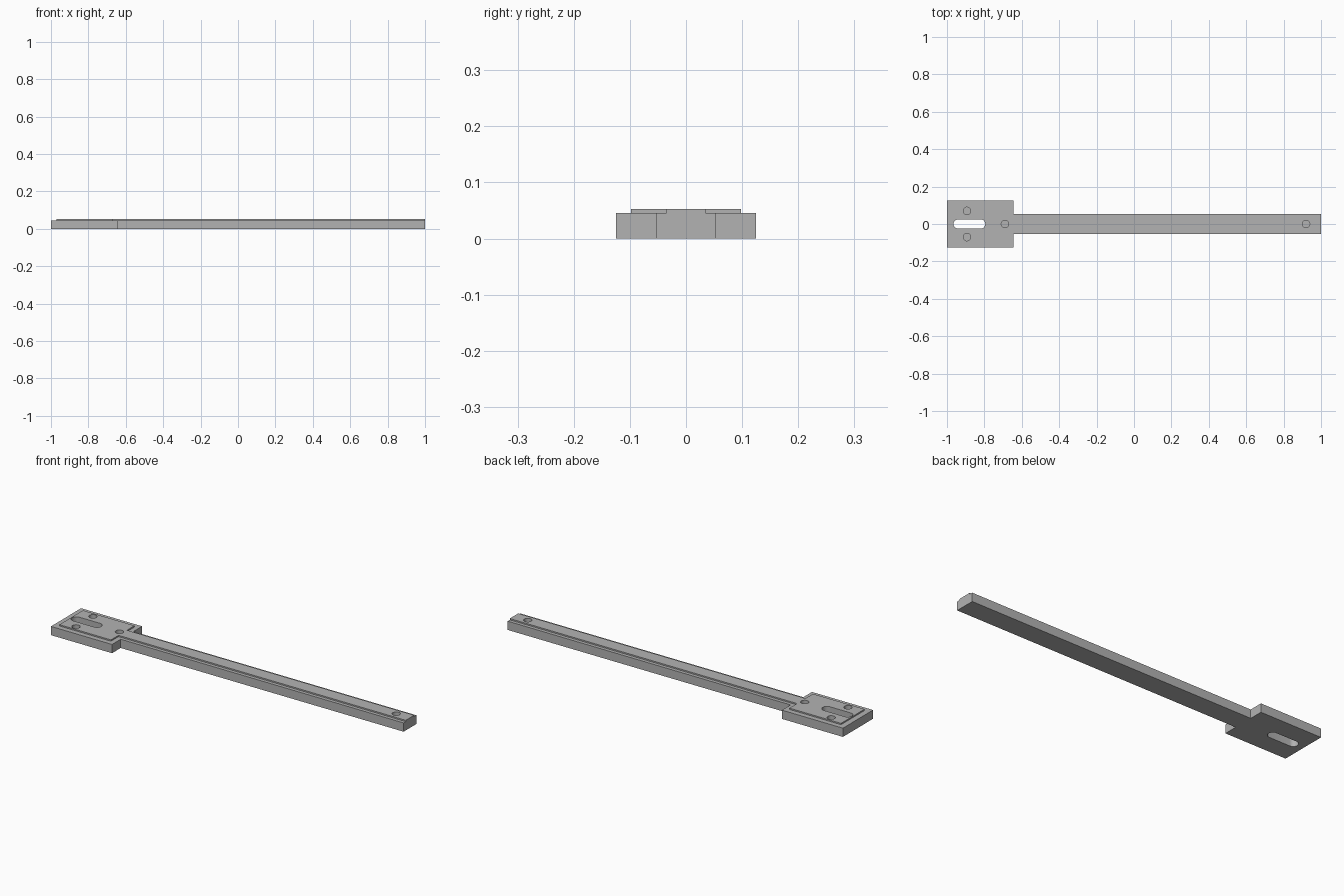
import bpy, bmesh, math

cube = bpy.data.objects.get("Cube")
if cube:
    bpy.data.objects.remove(cube, do_unlink=True)

BASE_TOP, TOP = 0.046, 0.053

grey = bpy.data.materials.new("plain grey")
grey.use_nodes = True
colour = (0.45, 0.45, 0.45, 1)
grey.diffuse_color = colour
grey.node_tree.nodes["Principled BSDF"].inputs["Base Color"].default_value = colour


def prism(name, outline, bottom, top):
    """Extrude a flat outline between two heights."""
    bm = bmesh.new()
    face = bm.faces.new([bm.verts.new((x, y, bottom)) for x, y in outline])
    ext = bmesh.ops.extrude_face_region(bm, geom=[face])
    verts = [g for g in ext["geom"] if isinstance(g, bmesh.types.BMVert)]
    bmesh.ops.translate(bm, verts=verts, vec=(0, 0, top - bottom))
    bmesh.ops.recalc_face_normals(bm, faces=bm.faces[:])
    mesh = bpy.data.meshes.new(name)
    bm.to_mesh(mesh)
    bm.free()
    mesh.materials.append(grey)
    obj = bpy.data.objects.new(name, mesh)
    bpy.context.collection.objects.link(obj)
    return obj


def paddle(x0, x1, head_half, bar_half):
    """Wide head on the left, narrow bar running to the right end."""
    half = [(x0, head_half), (x1, head_half), (x1, bar_half), (1, bar_half)]
    return half + [(x, -y) for x, y in reversed(half)]


def stadium(cx, cy, radius, straight=0, steps=16):
    """Rounded slot outline; a circle when it has no straight run."""
    points = []
    for side in (1, -1):
        for i in range(steps + (1 if straight else 0)):
            a = math.pi * (i / steps - 0.5)
            points.append((cx + side * (straight / 2 + radius * math.cos(a)),
                           cy + side * radius * math.sin(a)))
    return points


def combine(target, other, operation):
    mod = target.modifiers.new(operation, "BOOLEAN")
    mod.operation, mod.solver, mod.object = operation, "EXACT", other
    bpy.context.view_layer.objects.active = target
    bpy.ops.object.modifier_apply(modifier=mod.name)
    bpy.data.objects.remove(other, do_unlink=True)


# Body with its raised top panel
body = prism("paddle_bar", paddle(-1, -0.645, 0.125, 0.053), 0, BASE_TOP)
panel = prism("raised_panel", paddle(-0.97, -0.67, 0.098, 0.035), BASE_TOP / 2, TOP)
combine(body, panel, "UNION")

# Through slot in the head
slot = prism("slot_cutter", stadium(-0.88, 0, 0.025, 0.12), -0.1, 0.1)
combine(body, slot, "DIFFERENCE")

# Blind round holes
for x, y in [(-0.893, 0.07), (-0.893, -0.07), (-0.69, 0), (0.92, 0)]:
    hole = prism("hole_cutter", stadium(x, y, 0.02), 0.026, 0.1)
    combine(body, hole, "DIFFERENCE")

# Smooth round walls, keep edges sharp
bpy.ops.object.select_all(action="DESELECT")
body.select_set(True)
bpy.context.view_layer.objects.active = body
bpy.ops.object.shade_smooth_by_angle(angle=math.radians(30))
